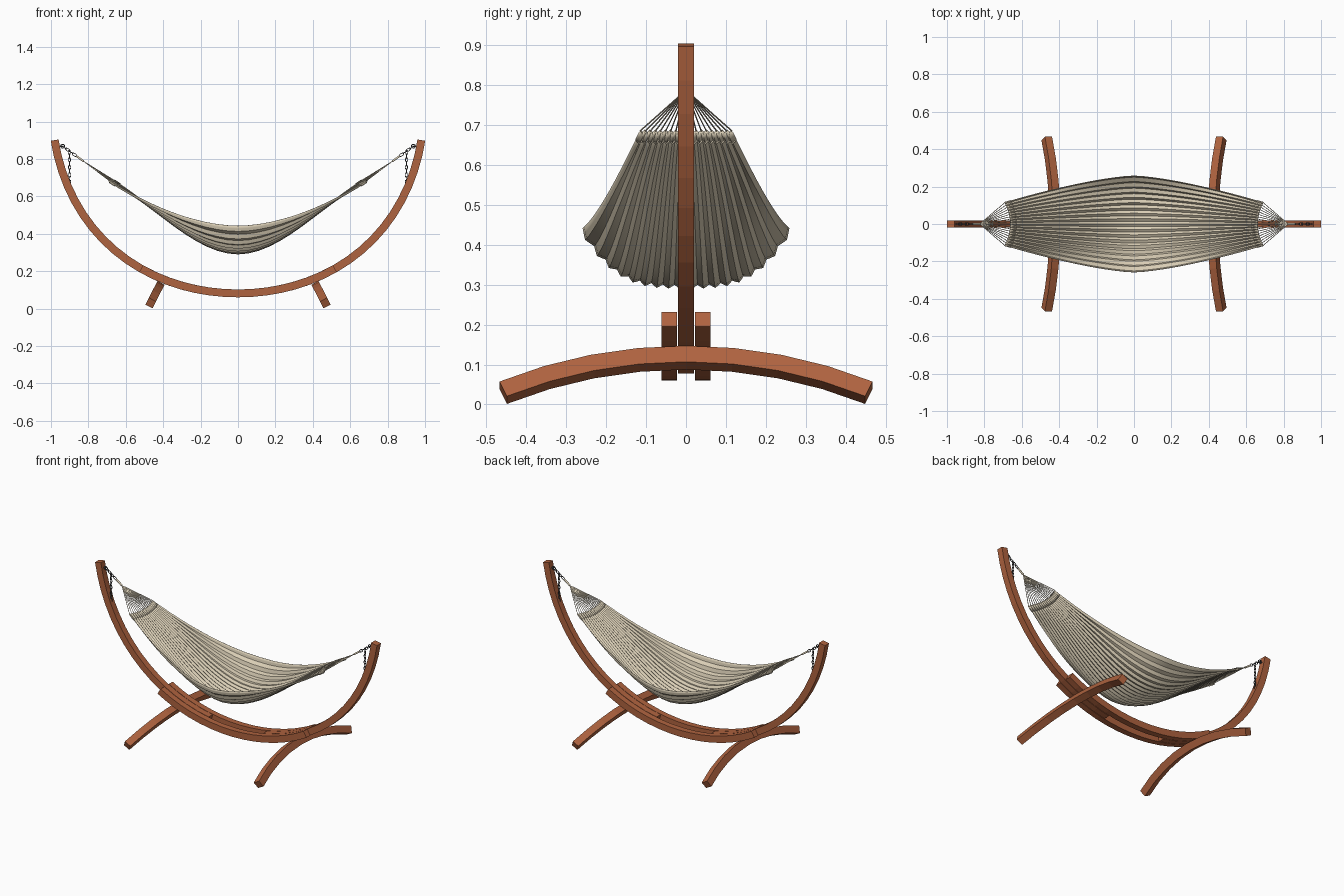
import bpy, bmesh, math
from mathutils import Vector

if "Cube" in bpy.data.objects:
    bpy.data.objects.remove(bpy.data.objects["Cube"])

def material(name, rgb):
    m = bpy.data.materials.new(name)
    m.diffuse_color = (*rgb, 1)
    m.use_nodes = True
    m.node_tree.nodes["Principled BSDF"].inputs["Base Color"].default_value = m.diffuse_color
    return m

WOOD = material("warm wood", (0.43, 0.125, 0.05))
CLOTH = material("beige canvas", (0.69, 0.61, 0.46))
METAL = material("dark steel", (0.07, 0.07, 0.075))

def finish(name, bm, mat, angle=None):
    bmesh.ops.recalc_face_normals(bm, faces=bm.faces[:])
    me = bpy.data.meshes.new(name)
    bm.to_mesh(me)
    bm.free()
    me.materials.append(mat)
    ob = bpy.data.objects.new(name, me)
    bpy.context.collection.objects.link(ob)
    if angle:
        bpy.context.view_layer.objects.active = ob
        ob.select_set(True)
        bpy.ops.object.shade_smooth_by_angle(angle=math.radians(angle))
        ob.select_set(False)
    return ob

def bar(name, sections):
    """Sweep a rectangular bar through a list of four-corner sections."""
    bm = bmesh.new()
    rings = [[bm.verts.new(p) for p in s] for s in sections]
    for a, b in zip(rings, rings[1:]):
        for i in range(4):
            j = (i + 1) % 4
            bm.faces.new((a[i], a[j], b[j], b[i]))
    bm.faces.new(rings[0])
    bm.faces.new(rings[-1])
    return finish(name, bm, WOOD)

def arc_section(deg, y0, y1, side=1):
    t = math.radians(deg)
    r = 1.015 + 0.015 * math.sin(2 * t) ** 2
    def p(rad, y):
        return (side * rad * math.sin(t), y, 1.075 - rad * math.cos(t))
    return [p(r, y0), p(r, y1), p(r - 0.042, y1), p(r - 0.042, y0)]

def leg_section(deg, side):
    f = math.radians(deg)
    tilt = math.radians(27)
    out = []
    for rad, tan in ((1.09, -.0215), (1.09, .0215), (1.135, .0215), (1.135, -.0215)):
        drop = 1.11 - rad * math.cos(f)
        x = 0.423 + tan * math.cos(tilt) + drop * math.sin(tilt)
        z = 0.115 + tan * math.sin(tilt) - drop * math.cos(tilt)
        out.append((side * x, rad * math.sin(f), z))
    return out

def wires(name, paths, radius, mat, res=1):
    """Tubes along (points, closed) paths, joined in one mesh object."""
    cu = bpy.data.curves.new(name + "_path", 'CURVE')
    cu.dimensions = '3D'
    cu.bevel_depth = radius
    cu.bevel_resolution = res
    cu.use_fill_caps = True
    for pts, closed in paths:
        sp = cu.splines.new('POLY')
        sp.points.add(len(pts) - 1)
        for q, p in zip(sp.points, pts):
            q.co = (*p, 1)
        sp.use_cyclic_u = closed
    tmp = bpy.data.objects.new(name + "_path", cu)
    bpy.context.collection.objects.link(tmp)
    dg = bpy.context.evaluated_depsgraph_get()
    me = bpy.data.meshes.new_from_object(tmp.evaluated_get(dg))
    bpy.data.objects.remove(tmp)
    me.materials.clear()
    me.materials.append(mat)
    ob = bpy.data.objects.new(name, me)
    bpy.context.collection.objects.link(ob)
    return ob

def chain(a, b, n, width=0.012):
    """n oval links from a to b, alternately turned by 90 degrees."""
    a, b = Vector(a), Vector(b)
    d = (b - a).normalized()
    flat = Vector((0, 1, 0))
    links = []
    for i in range(n):
        c = a.lerp(b, (i + 0.5) / n)
        w = flat if i % 2 else d.cross(flat)
        half = (b - a).length / n / 2 + 0.003
        links.append(([c + d * half * math.cos(k * math.pi / 5)
                       + w * width / 2 * math.sin(k * math.pi / 5) for k in range(10)], True))
    return links

# Canvas surface: u runs along the length, v across the width
PLEATS = 18
def canvas_point(u, v):
    w = 0.115 + 0.147 * (1 - abs(u) ** 1.45)
    edge = 0.44 + 0.24 * abs(u) ** 1.8
    sag = 0.144 * math.cos(math.pi * u / 2) ** 2
    x = u * (0.69 - 0.03 * (1 - v * v))
    z = edge - sag * (1 - abs(v) ** 3.2)
    ripple = 0.005 * math.cos(PLEATS * math.pi * (v + 1))
    slope = 3.2 * sag * abs(v) ** 2.2 * math.copysign(1, v) / w
    n = math.hypot(1, slope)
    return Vector((x, w * v - ripple * slope / n, z + ripple / n))

def canvas(name, u0, u1, nu, thick):
    bm = bmesh.new()
    nv = PLEATS * 4
    rows = [[bm.verts.new(canvas_point(u0 + (u1 - u0) * i / nu, 2 * j / nv - 1))
             for j in range(nv + 1)] for i in range(nu + 1)]
    for a, b in zip(rows, rows[1:]):
        for j in range(nv):
            bm.faces.new((a[j], a[j + 1], b[j + 1], b[j]))
    ob = finish(name, bm, CLOTH, 40)
    s = ob.modifiers.new("thickness", 'SOLIDIFY')
    s.thickness = thick
    s.offset = 0

canvas("hammock_canvas", -1, 1, 24, 0.003)

# Two parallel lower rails
for label, y in (("front", -0.042), ("back", 0.042)):
    bar(label + "_rail", [arc_section(-31 + 62 * i / 14, y - 0.019, y + 0.019) for i in range(15)])

for label, s in (("left", -1), ("right", 1)):
    # Curved arm and crosswise foot
    bar(label + "_arm", [arc_section(11.5 + 68.4 * i / 14, -0.02, 0.02, s) for i in range(15)])
    bar(label + "_foot", [leg_section(-24.3 + 48.6 * i / 8, s) for i in range(9)])

    # End hem and fan of cords gathered to a ring
    canvas(label + "_hem", 0.955 * s, s, 2, 0.009)
    gather = Vector((0.825 * s, 0, 0.787))
    ring = Vector((0.865 * s, 0, 0.816))
    cords = [([canvas_point(s, -1 + i / 9), gather, ring], False) for i in range(19)]
    wires(label + "_cords", cords, 0.0018, CLOTH)
    wires(label + "_gathered_cord", [([gather, ring], False)], 0.006, CLOTH)

    # Chain to the eye bolt, with its loose tail hanging down
    eye = (0.938 * s, 0, 0.868)
    links = chain(ring, eye, 4, 0.014)
    links += chain((0.902 * s, 0, 0.845), (0.899 * s, 0, 0.665), 9)
    wires(label + "_chain", links, 0.0022, METAL)
    wires(label + "_eye_bolt", [([eye, (0.975 * s, 0, 0.87)], False)], 0.004, METAL)
    wires(label + "_eye_ring", chain((0.93 * s, 0, 0.867), (0.946 * s, 0, 0.869), 1, 0.02),
          0.003, METAL)
